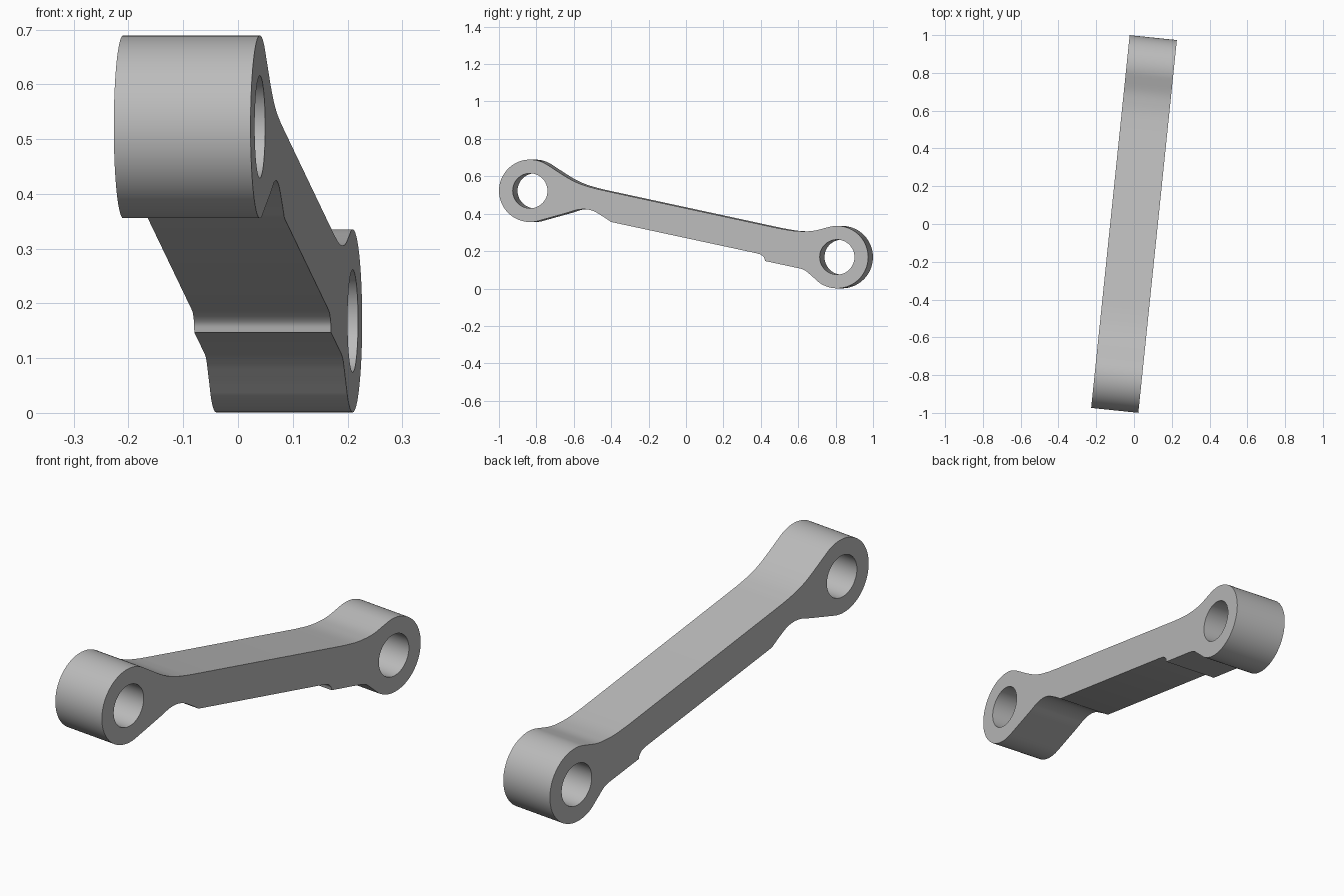
import bpy, bmesh, math
from mathutils import Matrix, Vector

cube = bpy.data.objects.get("Cube")
if cube:
    bpy.data.objects.remove(cube, do_unlink=True)

WIDTH, YAW = 0.251, math.radians(-5.9)
OUTER, BORE = 0.167, 0.0935
FRONT, BACK = (-0.825, 0.5225), (0.825, 0.168)


def arc(centre, radius, start, end, count):
    """Points along an arc, angles in degrees."""
    angles = [math.radians(start + (end - start) * i / count) for i in range(count + 1)]
    return [Vector((centre[0] + radius * math.cos(a), centre[1] + radius * math.sin(a)))
            for a in angles]


def smooth(points, steps=6):
    """Smooth curve through the points, without its two end points."""
    p = [Vector(q) for q in points]
    p = [2 * p[0] - p[1]] + p + [2 * p[-1] - p[-2]]
    out = []
    for a, b, c, d in zip(p, p[1:], p[2:], p[3:]):
        for i in range(steps):
            t = i / steps
            out.append(0.5 * (2 * b + (c - a) * t + (2 * a - 5 * b + 4 * c - d) * t ** 2
                              + (3 * b - a - 3 * c + d) * t ** 3))
    return out[1:]


# Side outline: two round eyes joined by a tapering neck and straight beam
front_eye = arc(FRONT, OUTER, 58, 288, 48)
back_eye = arc(BACK, OUTER, -125, 108, 48)
lower_neck = smooth([front_eye[-1], (-0.635, 0.402), (-0.56, 0.423), (-0.495, 0.418),
                     (-0.435, 0.386), (-0.39, 0.356)])
step = [Vector((-0.39, 0.356))] + smooth([(0.39, 0.189), (0.415, 0.181),
                                          (0.433, 0.165), (0.438, 0.147)])
foot = [Vector((0.438, 0.147))] + smooth([(0.61, 0.111), (0.65, 0.098),
                                          (0.69, 0.066), back_eye[0]])
upper_neck = smooth([back_eye[-1], (0.70, 0.309), (0.64, 0.306), (0.58, 0.310), (0.50, 0.324)])
upper_beam = [Vector((0.50, 0.324))] + smooth([(-0.42, 0.522), (-0.48, 0.536), (-0.55, 0.557),
                                             (-0.62, 0.590), front_eye[0]])
# Long straight beam edges keep their own end points
step.insert(1, Vector((0.39, 0.189)))
upper_beam.insert(1, Vector((-0.42, 0.522)))
outline = front_eye + lower_neck + step + foot + back_eye + upper_neck + upper_beam

# Filled outline with two bores, extruded to the link width
curve = bpy.data.curves.new("link_arm", "CURVE")
curve.dimensions = "2D"
curve.fill_mode = "BOTH"
curve.extrude = WIDTH / 2
for loop in (outline, arc(FRONT, BORE, 0, 360, 48)[:-1], arc(BACK, BORE, 0, 360, 48)[:-1]):
    spline = curve.splines.new("POLY")
    spline.points.add(len(loop) - 1)
    for point, co in zip(spline.points, loop):
        point.co = (co.x, co.y, 0, 1)
    spline.use_cyclic_u = True

link = bpy.data.objects.new("link_arm", curve)
bpy.context.collection.objects.link(link)
bpy.ops.object.select_all(action="DESELECT")
link.select_set(True)
bpy.context.view_layer.objects.active = link
bpy.ops.object.convert(target="MESH")
link = bpy.context.object

# Stand the outline upright along y, then yaw it
upright = Matrix(((0, 0, 1, 0), (1, 0, 0, 0), (0, 1, 0, 0), (0, 0, 0, 1)))
bm = bmesh.new()
bm.from_mesh(link.data)
bmesh.ops.remove_doubles(bm, verts=bm.verts, dist=0.0001)
bm.transform(Matrix.Rotation(YAW, 4, "Z") @ upright)
bmesh.ops.recalc_face_normals(bm, faces=bm.faces)
bm.to_mesh(link.data)
bm.free()

# Plain grey metal
grey = bpy.data.materials.new("plain_grey")
grey.use_nodes = True
colour = (0.5, 0.5, 0.5, 1)
grey.diffuse_color = colour
grey.node_tree.nodes["Principled BSDF"].inputs["Base Color"].default_value = colour
link.data.materials.clear()
link.data.materials.append(grey)
bpy.ops.object.shade_smooth_by_angle(angle=math.radians(30))
